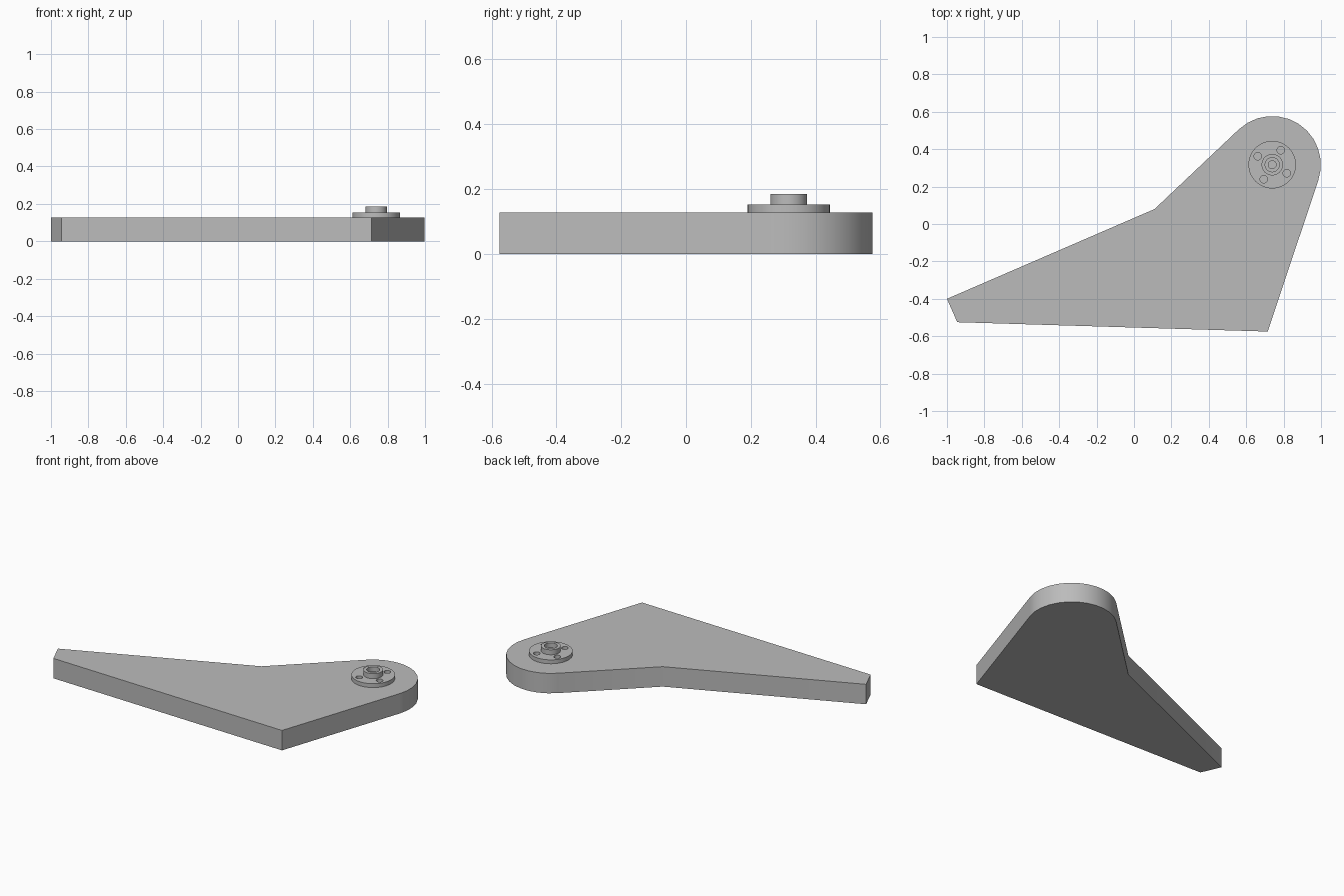
import bpy, bmesh
from math import cos, sin, radians

cube = bpy.data.objects.get("Cube")
if cube:
    bpy.data.objects.remove(cube, do_unlink=True)

CX, CY = 0.739, 0.317      # pivot shared by the rounded end and the hub
PLATE_TOP = 0.128

grey = bpy.data.materials.new("plain grey")
grey.use_nodes = True
grey.diffuse_color = (0.5, 0.5, 0.5, 1)
grey.node_tree.nodes["Principled BSDF"].inputs["Base Color"].default_value = (0.5, 0.5, 0.5, 1)


def make_object(name, bm):
    bmesh.ops.recalc_face_normals(bm, faces=bm.faces)
    mesh = bpy.data.meshes.new(name)
    bm.to_mesh(mesh)
    bm.free()
    mesh.materials.append(grey)
    obj = bpy.data.objects.new(name, mesh)
    bpy.context.collection.objects.link(obj)
    return obj


def select_only(obj):
    bpy.ops.object.select_all(action='DESELECT')
    obj.select_set(True)
    bpy.context.view_layer.objects.active = obj


def smooth(obj):
    select_only(obj)
    bpy.ops.object.shade_smooth_by_angle(angle=radians(30))


def extruded(name, outline, height):
    bm = bmesh.new()
    face = bm.faces.new([bm.verts.new((x, y, 0)) for x, y in outline])
    top = bmesh.ops.extrude_face_region(bm, geom=[face])["geom"]
    bmesh.ops.translate(bm, vec=(0, 0, height),
                        verts=[v for v in top if isinstance(v, bmesh.types.BMVert)])
    return make_object(name, bm)


def lathed(name, profile, steps=48):
    bm = bmesh.new()
    verts = [bm.verts.new((r, 0, z)) for r, z in profile]
    edges = [bm.edges.new(pair) for pair in zip(verts, verts[1:])]
    bmesh.ops.spin(bm, geom=verts + edges, cent=(0, 0, 0), axis=(0, 0, 1),
                   angle=radians(360), steps=steps)
    bmesh.ops.remove_doubles(bm, verts=bm.verts, dist=1e-5)
    return make_object(name, bm)


# Arm plate: straight tapered sides running tangent into a rounded end
START, END, STEPS, RADIUS = -18.5, 133.4, 12, 0.26
outline = [(0.11, 0.08), (-1, -0.40), (-0.945, -0.525), (0.715, -0.575)]
for i in range(STEPS + 1):
    a = radians(START + (END - START) * i / STEPS)
    outline.append((CX + RADIUS * cos(a), CY + RADIUS * sin(a)))
plate = extruded("arm_plate", outline, PLATE_TOP)
smooth(plate)
weighted = plate.modifiers.new("flat_sides", 'WEIGHTED_NORMAL')
weighted.keep_sharp = True

# Hub: flange with a raised boss and a stepped centre bore
hub = lathed("hub", [(0, PLATE_TOP), (0.127, PLATE_TOP), (0.127, 0.153), (0.057, 0.153),
                     (0.057, 0.185), (0.038, 0.185), (0.038, 0.155), (0.021, 0.155),
                     (0.021, 0.132), (0, 0.132)])
hub.location = (CX, CY, 0)

# Four screw holes through the flange
bm = bmesh.new()
for i in range(4):
    a = radians(59.6 + 90 * i)
    hole = bmesh.ops.create_cone(bm, cap_ends=True, segments=24, radius1=0.02,
                                 radius2=0.02, depth=0.1)
    bmesh.ops.translate(bm, verts=hole["verts"],
                        vec=(CX + 0.09 * cos(a), CY + 0.09 * sin(a), PLATE_TOP + 0.02))
cutter = make_object("screw_hole_cutter", bm)
cutter.hide_render = True
cut = hub.modifiers.new("screw_holes", 'BOOLEAN')
cut.operation = 'DIFFERENCE'
cut.solver = 'EXACT'
cut.object = cutter
select_only(hub)
bpy.ops.object.modifier_apply(modifier=cut.name)
bpy.data.objects.remove(cutter, do_unlink=True)
smooth(hub)
